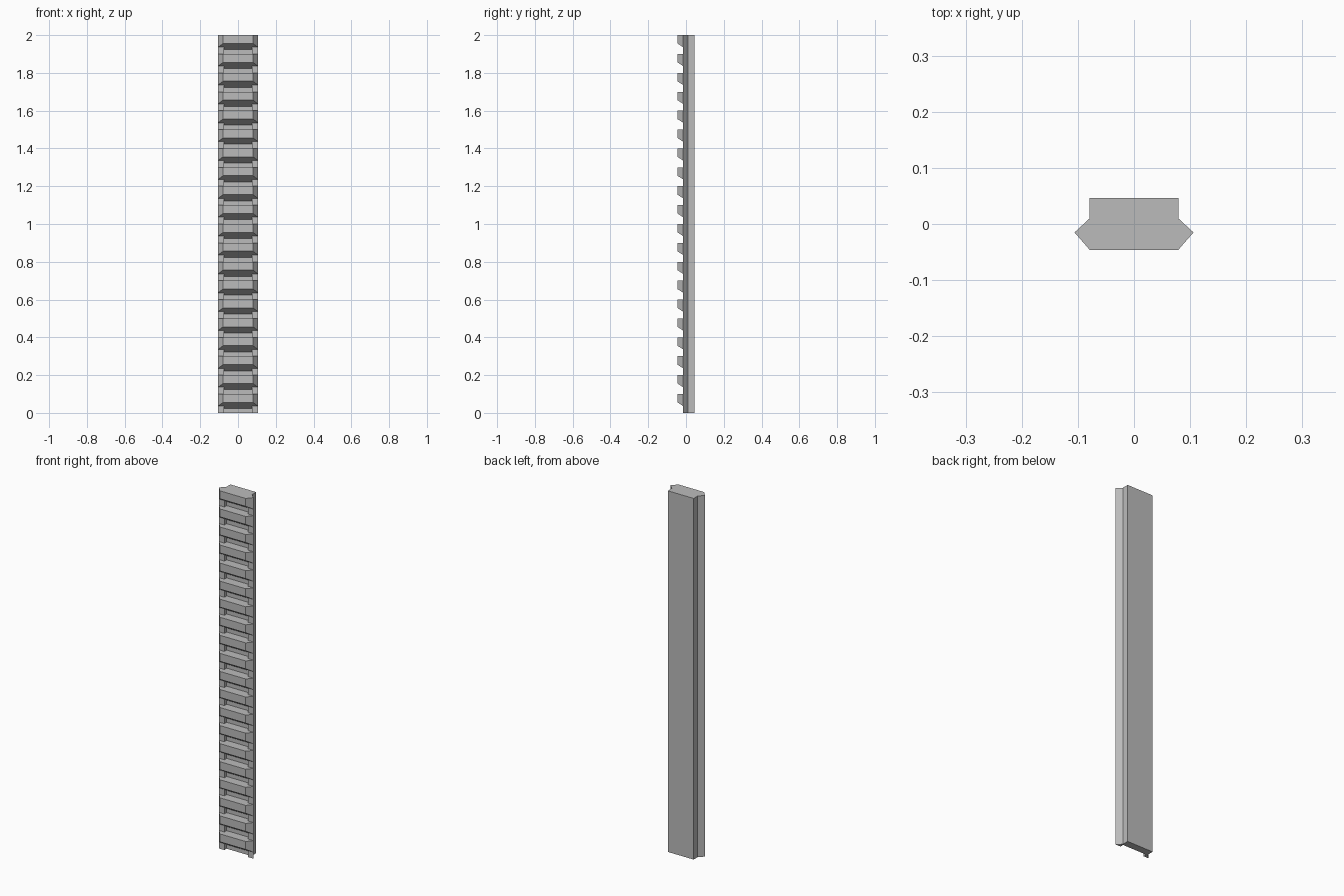
import bpy
import bmesh

cube = bpy.data.objects.get("Cube")
if cube:
    bpy.data.objects.remove(cube, do_unlink=True)

HEIGHT = 2.0
PITCH = 0.1
FRONT, RIM, FLOOR, BACK = -0.046, -0.015, 0.005, 0.046
SLOPE = 0.65          # fall of the tooth underside towards the rail

grey = bpy.data.materials.new("plain grey")
grey.use_nodes = True
colour = (0.5, 0.5, 0.5, 1)
grey.diffuse_color = colour
grey.node_tree.nodes["Principled BSDF"].inputs["Base Color"].default_value = colour


def add_prism(bm, half_outline, top, bottom):
    """Mirror a half outline in x and extrude it from bottom(y) up to top."""
    outline = half_outline + [(-x, y) for x, y in reversed(half_outline)]
    upper = [bm.verts.new((x, y, top)) for x, y in outline]
    lower = [bm.verts.new((x, y, bottom(y))) for x, y in outline]
    bm.faces.new(upper)
    bm.faces.new(lower[::-1])
    for i in range(len(outline)):
        j = (i + 1) % len(outline)
        bm.faces.new((upper[i], lower[i], lower[j], upper[j]))


def finish(bm, name):
    bmesh.ops.recalc_face_normals(bm, faces=bm.faces)
    mesh = bpy.data.meshes.new(name)
    bm.to_mesh(mesh)
    bm.free()
    mesh.materials.append(grey)
    obj = bpy.data.objects.new(name, mesh)
    bpy.context.collection.objects.link(obj)


# Channelled rail with pointed side flanges
bm = bmesh.new()
rail = [(0.079, BACK), (0.079, 0.01), (0.106, RIM), (0.073, RIM), (0.073, FLOOR)]
add_prism(bm, rail, HEIGHT, lambda y: 0.0)
finish(bm, "rail")

# Rack teeth: flat on top, sloping underneath, seated in the channel
bm = bmesh.new()
tooth = [(0.079, FRONT), (0.106, RIM), (0.073, RIM), (0.073, FLOOR)]
for k in range(round(HEIGHT / PITCH)):
    top = (k + 1) * PITCH
    add_prism(bm, tooth, top, lambda y: top - 0.044 - SLOPE * (y - FRONT))
finish(bm, "rack_teeth")
